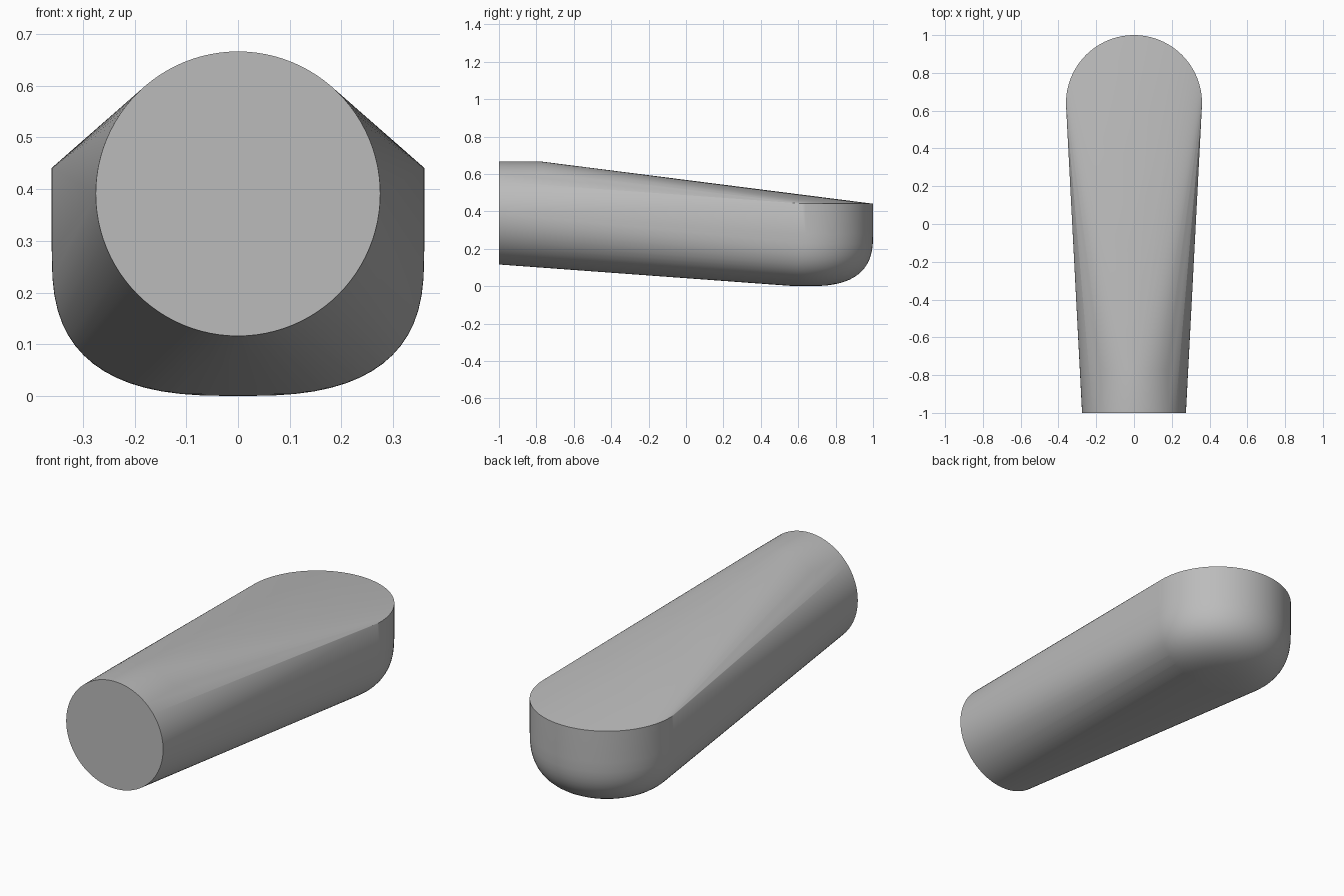
import bpy, bmesh
from math import sin, cos, pi

cube = bpy.data.objects.get("Cube")
if cube:
    bpy.data.objects.remove(cube, do_unlink=True)

SEGMENTS = 96
STEPS = 16

grey = bpy.data.materials.new("light grey")
grey.use_nodes = True
colour = (0.5, 0.5, 0.5, 1)
grey.diffuse_color = colour
grey.node_tree.nodes["Principled BSDF"].inputs["Base Color"].default_value = colour


def circle(radius):
    for i in range(SEGMENTS):
        a = 2 * pi * i / SEGMENTS
        yield radius * cos(a), radius * sin(a)


bm = bmesh.new()

# Round neck: a short upright-faced cylinder at the front
for y in (-1, -0.77):
    for x, z in circle(0.275):
        bm.verts.new((x, y, 0.391 + z))

# Wide rear cup: flat rim, straight wall and softly squared bottom
radius, depth, power = 0.36, 0.28, 2 / 2.75
profile = [(radius, 0.441)]
for k in range(STEPS):
    t = pi / 2 * k / STEPS
    profile.append((radius * cos(t) ** power, depth * (1 - sin(t) ** power)))
for r, z in profile:
    for x, y in circle(r):
        bm.verts.new((x, 0.64 + y, z))
bm.verts.new((0, 0.64, 0))

# Stretch one tapering skin over both ends
hull = bmesh.ops.convex_hull(bm, input=bm.verts[:])
inside = {g for g in hull["geom_interior"] + hull["geom_unused"]
          if isinstance(g, bmesh.types.BMVert)}
bmesh.ops.delete(bm, geom=list(inside), context="VERTS")
bmesh.ops.dissolve_limit(bm, angle_limit=0.002, verts=bm.verts[:], edges=bm.edges[:])
bmesh.ops.recalc_face_normals(bm, faces=bm.faces[:])

mesh = bpy.data.meshes.new("tapered_body")
bm.to_mesh(mesh)
bm.free()
mesh.materials.append(grey)
body = bpy.data.objects.new("tapered_body", mesh)
bpy.context.collection.objects.link(body)

bpy.ops.object.select_all(action="DESELECT")
body.select_set(True)
bpy.context.view_layer.objects.active = body
bpy.ops.object.shade_smooth_by_angle(angle=pi / 6)
